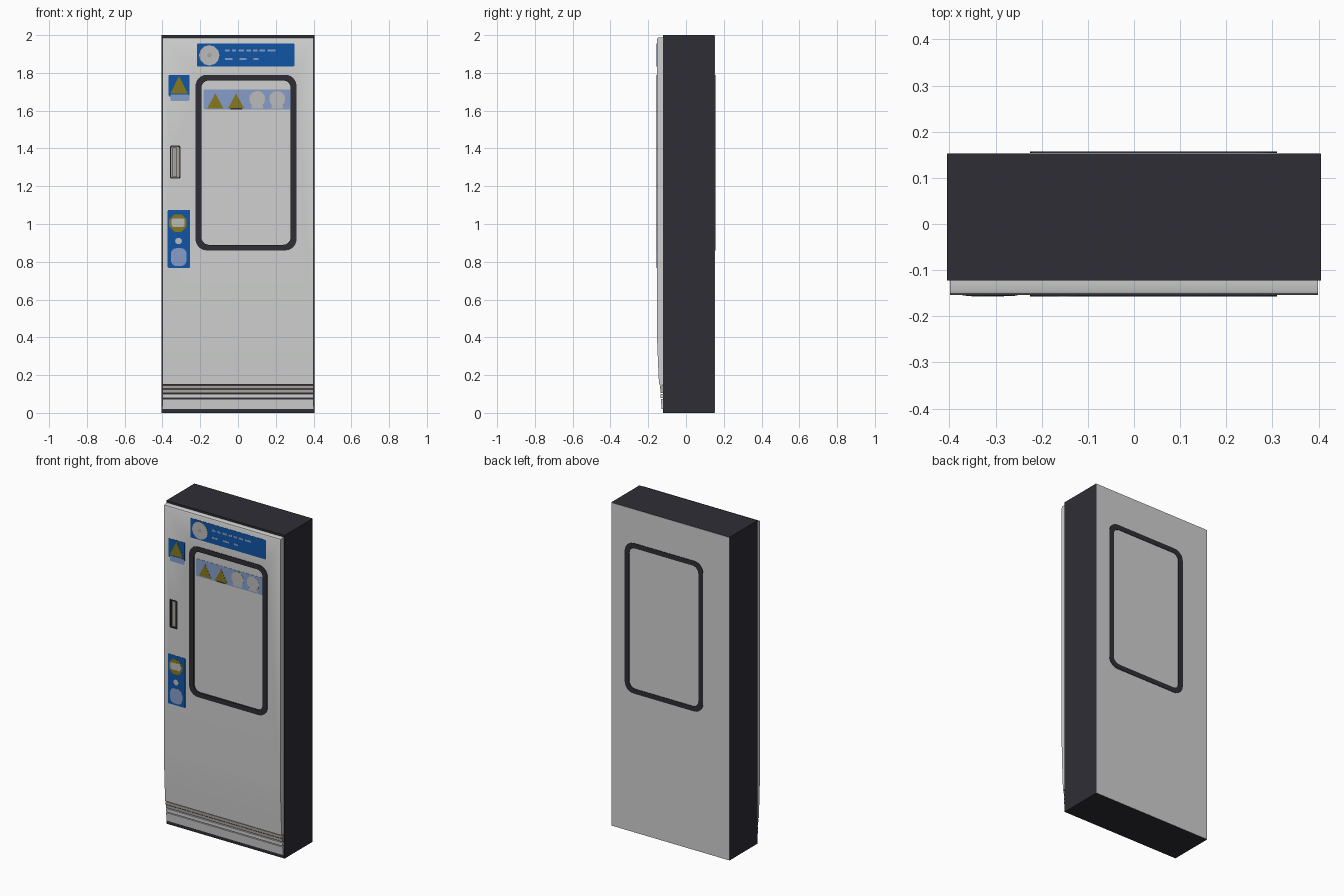
import bpy, bmesh, math, random

random.seed(4)
cube = bpy.data.objects.get("Cube")
if cube:
    bpy.data.objects.remove(cube, do_unlink=True)


def material(name, r, g, b):
    m = bpy.data.materials.new(name)
    m.use_nodes = True
    m.diffuse_color = (r, g, b, 1)
    bsdf = next(n for n in m.node_tree.nodes if n.type == 'BSDF_PRINCIPLED')
    bsdf.inputs["Base Color"].default_value = (r, g, b, 1)
    bsdf.inputs["Roughness"].default_value = 0.6
    return m


white = material("panel_white", 0.62, 0.63, 0.62)
dark = material("body_dark", 0.027, 0.027, 0.036)
blue = material("label_blue", 0.005, 0.09, 0.38)
pale = material("pale_blue", 0.24, 0.34, 0.58)
yellow = material("warning_yellow", 0.24, 0.19, 0.012)
grey = material("icon_grey", 0.50, 0.50, 0.50)
beige = material("metal_beige", 0.40, 0.37, 0.34)


def new_object(name, bm, mat):
    bmesh.ops.recalc_face_normals(bm, faces=bm.faces)
    me = bpy.data.meshes.new(name)
    bm.to_mesh(me)
    bm.free()
    ob = bpy.data.objects.new(name, me)
    bpy.context.collection.objects.link(ob)
    me.materials.append(mat)
    return ob


def rounded(x0, x1, z0, z1, r, n=6):
    """Rounded rectangle outline in the x-z plane."""
    pts = []
    corners = [(x1 - r, z1 - r), (x0 + r, z1 - r), (x0 + r, z0 + r), (x1 - r, z0 + r)]
    for k, (cx, cz) in enumerate(corners):
        for i in range(n + 1):
            a = math.pi / 2 * (k + i / n)
            pts.append((cx + r * math.cos(a), cz + r * math.sin(a)))
    return pts


def disc(cx, cz, r, n=20, turn=0.0):
    return [(cx + r * math.cos(turn + math.tau * i / n),
             cz + r * math.sin(turn + math.tau * i / n)) for i in range(n)]


def triangle(cx, z0, w, h):
    return [(cx - w / 2, z0), (cx + w / 2, z0), (cx, z0 + h)]


def plate(name, pts, y0, y1, mat):
    """Outline in x-z, extruded from y0 to y1."""
    bm = bmesh.new()
    face = bm.faces.new([bm.verts.new((x, y0, z)) for x, z in pts])
    ext = bmesh.ops.extrude_face_region(bm, geom=[face])["geom"]
    for v in ext:
        if isinstance(v, bmesh.types.BMVert):
            v.co.y = y1
    return new_object(name, bm, mat)


def box(name, x0, x1, y0, y1, z0, z1, mat):
    return plate(name, [(x0, z0), (x1, z0), (x1, z1), (x0, z1)], y0, y1, mat)


def ring(name, outer, inner, y0, y1, mat):
    """Seal with a rectangular section between two matching outlines."""
    bm = bmesh.new()
    loops = [[bm.verts.new((x, y, z)) for x, z in pts]
             for pts, y in ((outer, y0), (outer, y1), (inner, y1), (inner, y0))]
    n = len(outer)
    for k in range(4):
        a, b = loops[k], loops[(k + 1) % 4]
        for i in range(n):
            j = (i + 1) % n
            bm.faces.new((a[i], a[j], b[j], b[i]))
    return new_object(name, bm, mat)


def extrude_x(name, profile, half, mat):
    """Profile in y-z, extruded across the width."""
    bm = bmesh.new()
    a, b = ([bm.verts.new((s * half, y, z)) for y, z in profile] for s in (-1, 1))
    n = len(profile)
    for i in range(n):
        j = (i + 1) % n
        bm.faces.new((a[i], a[j], b[j], b[i]))
    bm.faces.new(a)
    bm.faces.new(b)
    return new_object(name, bm, mat)


def cut(target, cutter):
    cutter.hide_render = True
    cutter.hide_viewport = True
    mod = target.modifiers.new("recess", 'BOOLEAN')
    mod.operation = 'DIFFERENCE'
    mod.solver = 'EXACT'
    mod.object = cutter


# Door body with a pale rear skin
box("door_body", -0.405, 0.405, -0.122, 0.152, 0, 2, dark)
box("rear_skin", -0.404, 0.404, 0.15, 0.154, 0.001, 1.999, white)

# Front skin, rounded at the top and tapering in at the bottom
front = extrude_x("front_skin", [
    (-0.12, 1.988), (-0.145, 1.988), (-0.151, 1.985), (-0.154, 1.978),
    (-0.154, 0.46), (-0.152, 0.36), (-0.147, 0.24), (-0.143, 0.15), (-0.12, 0.15)], 0.399, white)

# Kick area: beige step, thin trim and lower strip
extrude_x("kick_step", [(-0.12, 0.147), (-0.138, 0.145), (-0.138, 0.128),
                        (-0.134, 0.124), (-0.134, 0.106), (-0.12, 0.106)], 0.399, beige)
box("kick_trim", -0.399, 0.399, -0.134, -0.12, 0.08, 0.1, white)
extrude_x("kick_strip", [(-0.12, 0.074), (-0.133, 0.074), (-0.129, 0.02), (-0.12, 0.02)], 0.399, white)

# Window: recessed pane with a dark seal on both sides
outer = rounded(-0.225, 0.31, 0.86, 1.79, 0.06)
inner = rounded(-0.194, 0.279, 0.89, 1.76, 0.04)
cut(front, plate("window_cutter", outer, -0.2, -0.146, dark))
plate("front_pane", outer, -0.149, -0.14, white)
ring("front_seal", outer, inner, -0.157, -0.146, dark)
ring("rear_seal", outer, inner, 0.15, 0.157, dark)

# Recessed pull handle
handle = rounded(-0.36, -0.305, 1.24, 1.415, 0.008)
handle_in = rounded(-0.354, -0.311, 1.246, 1.409, 0.006)
cut(front, plate("handle_cutter", handle, -0.2, -0.14, dark))
plate("handle_cup", handle, -0.142, -0.135, beige)
ring("handle_rim", handle, handle_in, -0.1555, -0.14, dark)
box("handle_bar", -0.346, -0.322, -0.152, -0.14, 1.25, 1.405, beige)

LABEL, ICON = -0.1552, -0.1562

# Header label with a round badge and pale dashes
plate("header_label", rounded(-0.218, 0.3, 1.835, 1.955, 0.006), LABEL, -0.152, blue)
plate("header_badge", disc(-0.152, 1.893, 0.054, 12), ICON, -0.154, grey)
plate("badge_centre", disc(-0.152, 1.893, 0.012, 8), ICON - 0.0005, -0.155, beige)
for row, z, end in ((0, 1.918, 0.17), (1, 1.873, 0.12)):
    x = -0.07
    while x < end:
        w = random.uniform(0.02, 0.045)
        box("header_dash", x, x + w, ICON, -0.154, z - 0.006, z + 0.006, pale)
        x += w + 0.012 + 0.025 * row

# Upper side label
plate("warning_label", rounded(-0.367, -0.256, 1.675, 1.79, 0.006), LABEL, -0.152, blue)
plate("warning_label_foot", rounded(-0.358, -0.258, 1.652, 1.685, 0.006), LABEL - 0.0004, -0.152, pale)
plate("warning_sign", triangle(-0.312, 1.692, 0.09, 0.092), ICON, -0.154, yellow)

# Lower side label
plate("instruction_label", rounded(-0.372, -0.253, 0.768, 1.075, 0.006), LABEL, -0.152, blue)
plate("instruction_sign", disc(-0.318, 1.005, 0.05, 8, math.pi / 8), ICON, -0.154, yellow)
plate("instruction_hand", rounded(-0.352, -0.282, 0.985, 1.03, 0.012), ICON - 0.0006, -0.155, grey)
plate("instruction_dot", disc(-0.315, 0.91, 0.018, 10), ICON, -0.154, grey)
plate("instruction_figure", rounded(-0.355, -0.272, 0.778, 0.872, 0.03), ICON, -0.154, pale)

# Notice strip on the pane
plate("notice_strip", rounded(-0.182, 0.279, 1.605, 1.712, 0.006), -0.150, -0.148, pale)
for x in (-0.12, -0.01):
    plate("notice_triangle", triangle(x, 1.612, 0.085, 0.08), -0.151, -0.149, yellow)
for x in (0.102, 0.208):
    plate("notice_disc", disc(x, 1.662, 0.042), -0.151, -0.149, grey)
    box("notice_disc_foot", x - 0.03, x + 0.03, -0.151, -0.149, 1.612, 1.63, grey)
box("notice_dash", -0.04, 0.02, -0.1512, -0.149, 1.606, 1.613, dark)

# Keep flat panels crisp while softening the curved profiles
bpy.ops.object.select_all(action='DESELECT')
front.select_set(True)
bpy.context.view_layer.objects.active = front
bpy.ops.object.shade_smooth_by_angle(angle=math.radians(30))
